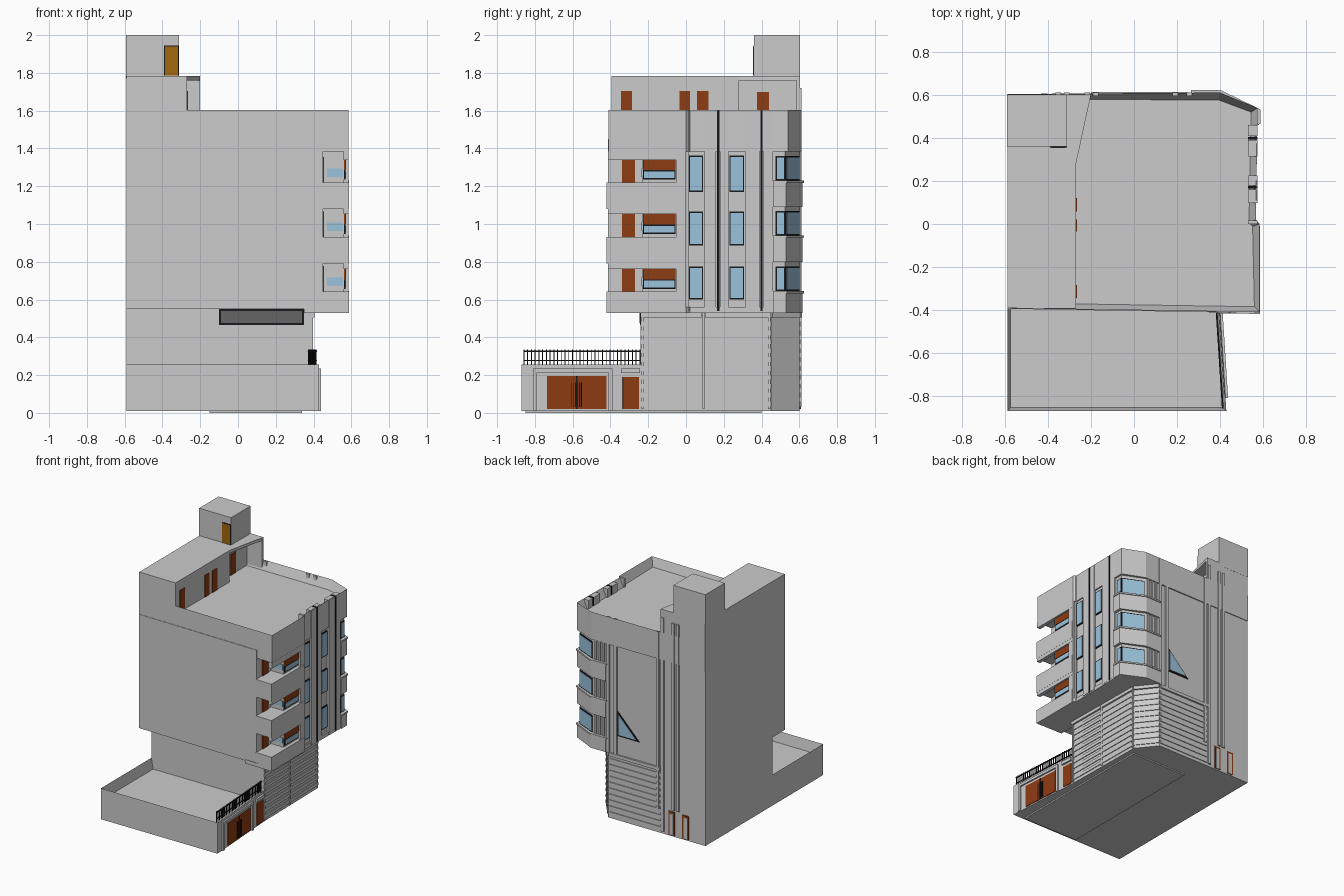
import bpy, bmesh
from mathutils import Vector

if "Cube" in bpy.data.objects:
    bpy.data.objects.remove(bpy.data.objects["Cube"])


def material(name, rgb):
    m = bpy.data.materials.new(name)
    m.diffuse_color = (*rgb, 1)
    m.use_nodes = True
    m.node_tree.nodes["Principled BSDF"].inputs["Base Color"].default_value = m.diffuse_color
    return m


BROWN = material("brown_wood", (0.27, 0.045, 0.006))
OCHRE = material("ochre_wood", (0.36, 0.14, 0.004))
GLASS = material("glass", (0.33, 0.55, 0.72))
BLACK = material("black_metal", (0.01, 0.01, 0.012))
DARK = material("dark_opening", (0.13, 0.13, 0.13))


def prism(name, plan, z0, z1, mat=None, rim=0, drop=0):
    """Extrude a plan outline; optional rim sinks the top into a parapet tray."""
    bm = bmesh.new()
    face = bm.faces.new([bm.verts.new((x, y, z0)) for x, y in plan])
    ext = bmesh.ops.extrude_face_region(bm, geom=[face], use_keep_orig=True)
    bmesh.ops.translate(bm, vec=(0, 0, z1 - z0),
                        verts=[g for g in ext["geom"] if isinstance(g, bmesh.types.BMVert)])
    bmesh.ops.recalc_face_normals(bm, faces=bm.faces)
    if rim:
        top = max(bm.faces, key=lambda f: f.calc_center_median().z)
        bmesh.ops.inset_region(bm, faces=[top], thickness=rim)
        inner = list(top.verts)
        bmesh.ops.translate(bm, vec=(0, 0, -drop), verts=inner)
    me = bpy.data.meshes.new(name)
    bm.to_mesh(me)
    bm.free()
    ob = bpy.data.objects.new(name, me)
    bpy.context.collection.objects.link(ob)
    if mat:
        me.materials.append(mat)
    return ob


def box(name, x0, x1, y0, y1, z0, z1, mat=None):
    return prism(name, [(x0, y0), (x1, y0), (x1, y1), (x0, y1)], z0, z1, mat)


def panel(name, p, q, z0, z1, t, mat=None):
    """Slab on a wall running p to q, standing t proud on its right-hand side."""
    p, q = Vector(p), Vector(q)
    d = (q - p).normalized()
    n = Vector((d.y, -d.x))
    return prism(name, [p - n * .005, q - n * .005, q + n * t, p + n * t], z0, z1, mat)


def window(name, p, q, z0, z1, t=.004):
    p, q = Vector(p), Vector(q)
    d = (q - p).normalized() * .006
    panel(name + "_frame", p, q, z0, z1, t, BLACK)
    panel(name + "_glass", p + d, q - d, z0 + .008, z1 - .008, t + .003, GLASS)


# Ground floor block
A, B, C = (.39, -.24), (.38, .45), (.26, .60)
prism("ground_floor", [(-.59, -.24), A, B, C, (-.59, .60)], .01, .55)
panel("front_strip_frame", (-.10, -.24), (.35, -.24), .465, .55, .004, BLACK)
panel("front_strip_window", (-.09, -.24), (.34, -.24), .475, .54, .007, DARK)

# Horizontal cladding slats on the side, chamfer and back, with end strips
M1, M2 = (.386, .085), (.385, .10)
for p, q in ((A, M1), (M2, B), (B, C), ((.25, .60), (-.20, .60))):
    for i in range(10):
        panel("cladding_slat", p, q, .035 + i * .047, .06 + i * .047, .006)
    panel("cladding_cap", p, q, .505, .53, .014)
for y in (-.236, .087, .435):
    panel("cladding_joint", (.388 - (y + .24) * .0145, y), (.388 - (y + .24) * .0145, y + .012), .02, .53, .01)

# Terrace with parapet, gate wall and railing
prism("terrace", [(-.59, -.87), (.43, -.87), (.388, -.21), (-.59, -.21)], .01, .255, None, .022, .085)


def gate(y, off=0):
    return (.43 - .0636 * (y + .87) + off, y)


panel("gate_lintel", gate(-.81), gate(-.39), .215, .235, .012)
for y in (-.81, -.41):
    panel("gate_jamb", gate(y), gate(y + .02), .01, .22, .012)
panel("garage_gate", gate(-.735), gate(-.42), .02, .195, .006, BROWN)
panel("garage_gate_split", gate(-.582), gate(-.576), .02, .195, .009, BLACK)
for i in range(6):
    y = -.61 + i * .011
    panel("garage_gate_bar", gate(y), gate(y + .004), .03, .16, .01, BLACK)
panel("side_door", gate(-.335), gate(-.25), .02, .19, .006, BROWN)
panel("side_door_canopy", gate(-.345), gate(-.245), .21, .235, .015)
panel("rail_top", gate(-.86, -.015), gate(-.24, -.015), .322, .33, .003, BLACK)
panel("rail_middle", gate(-.86, -.015), gate(-.24, -.015), .275, .28, .003, BLACK)
for i in range(32):
    y = -.86 + i * .0198
    panel("rail_post", gate(y, -.015), gate(y + .004, -.015), .25, .335, .002, BLACK)

# Upper storeys: core notched at the balcony corner, roof storey with parapet
prism("upper_core", [(-.59, -.395), (.45, -.412), (.45, -.23), (.56, -.23), (.56, .525),
                     (.39, .60), (-.59, .60)], .55, 1.45)
prism("roof_storey", [(-.59, -.392), (.585, -.41), (.585, 0), (.568, .02), (.575, .54),
                      (.40, .612), (-.59, .605)], 1.385, 1.603, None, .035, .07)
prism("overhang_base", [(.35, -.415), (.585, -.418), (.585, 0), (.568, .02), (.575, .53),
                        (.40, .612), (.27, .612), (.27, .3), (.35, .2)], .53, .56)

# Corner balconies
box("balcony_end_pier", .54, .585, -.052, 0, .54, 1.5)
for i, z in enumerate((.642, .932, 1.22)):
    low = .53 if i == 0 else z - .14
    prism("balcony_parapet", [(.44, -.414), (.587, -.42), (.587, -.01), (.44, -.01)], low, z)
    box("balcony_lintel", .558, .586, -.413, -.01, z + .12, z + .165)
    panel("balcony_door", (.45, -.34), (.45, -.27), z, z + .135, .006, BROWN)
    panel("balcony_side_glass", (.47, -.23), (.555, -.23), z + .03, z + .075, .005, GLASS)
    panel("balcony_shutter", (.56, -.228), (.56, -.056), z + .065, z + .12, .012, BROWN)
    window("balcony_window", (.56, -.228), (.56, -.056), z + .015, z + .066, .01)

# Side wall pilasters, dark grooves and slim windows
for y0, y1, x in ((0, .016, .574), (.098, .16, .574), (.18, .225, .574), (.315, .39, .574), (.41, .46, .574)):
    box("side_pilaster", .53, x, y0, y1, .54, 1.6)
for y in (.165, .394):
    box("side_groove", .53, .576, y, y + .012, .54, 1.6, BLACK)
for z0, z1 in ((.60, .775), (.886, 1.066), (1.17, 1.363)):
    for y0, y1 in ((.016, .09), (.23, .308)):
        window("slim_window", (.562, y0), (.562, y1), z0, z1)

# Chamfered bay: projecting bands with glazed corner and louvres between
for z0, z1 in ((.53, .645), (.80, .94), (1.09, 1.23)):
    prism("bay_band", [(.54, .46), (.582, .46), (.582, .53), (.40, .618), (.27, .618), (.27, .58)], z0, z1)
    prism("bay_sill", [(.54, .465), (.588, .465), (.588, .534), (.402, .624), (.265, .624), (.265, .58)],
          z1 - .012, z1)
    window("bay_side_window", (.56, .475), (.56, .526), z1, z1 + .13)
    window("bay_chamfer_window", (.56, .526), (.40, .5965), z1, z1 + .13)
    for k in range(3):
        panel("bay_louvre", (.375 - k * .035, .60), (.36 - k * .035, .60), z1, z1 + .16, .008)

# Back wall ribs, corner window and service doors
for x, z0, z1 in ((.27, .53, 1.6), (.205, .53, 1.6), (-.165, .2, 1.6), (-.205, .03, 1.72),
                  (-.30, .22, 1.70), (-.34, .22, 1.70)):
    panel("back_rib", (x, .60), (x - .025, .60), z0, z1, .012)
for grow, t, mat in ((.012, .006, BLACK), (0, .009, GLASS)):
    tri = prism("stair_window", [(.165 + grow, .69 - grow), (.165 + grow, .85 + grow * 2),
                                 (.01 - grow * 2, .69 - grow)], 0, .02, mat)
    tri.rotation_euler = (1.5708, 0, 0)
    tri.location = (0, .60 + t, 0)
for x in (-.27, -.39):
    panel("service_door", (x, .60), (x - .055, .60), .02, .205, .005, BROWN)
    panel("service_door_leaf", (x - .012, .60), (x - .043, .60), .02, .19, .008)

# Roof house with open porch, and stair tower
prism("roof_house", [(-.59, -.392), (-.27, -.394), (-.27, .28), (-.33, .28), (-.33, .602), (-.59, .602)],
      1.45, 1.76)
prism("roof_house_slab", [(-.59, -.392), (-.27, -.394), (-.27, .28), (-.20, .603), (-.59, .603)], 1.76, 1.783)
box("porch_back_wall", -.34, -.20, .585, .603, 1.45, 1.77)
for y0, y1 in ((-.345, -.285), (-.035, .022), (.058, .12)):
    panel("roof_house_door", (-.27, y0), (-.27, y1), 1.53, 1.705, .005, BROWN)
panel("porch_door", (-.33, .375), (-.33, .44), 1.53, 1.70, .005, BROWN)
box("stair_tower", -.592, -.312, .36, .603, 1.77, 2.0)
panel("tower_door_frame", (-.392, .36), (-.313, .36), 1.785, 1.945, .003, BLACK)
panel("tower_door", (-.387, .36), (-.318, .36), 1.785, 1.94, .006, OCHRE)

# Threshold slab under the building
box("base_slab", -.15, .34, -.85, .40, 0, .015)
